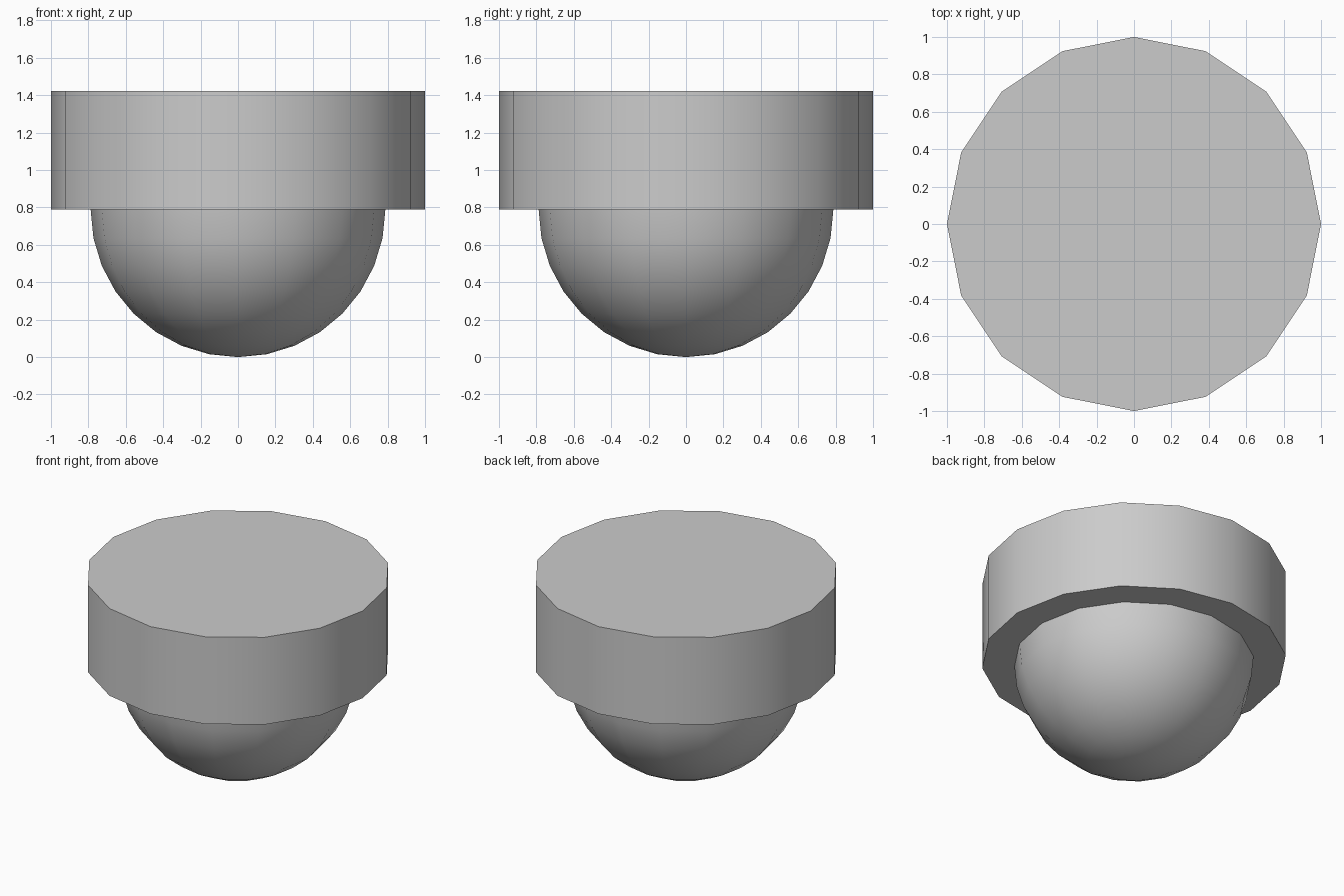
import bpy, bmesh
from math import sin, cos, pi, radians

if "Cube" in bpy.data.objects:
    bpy.data.objects.remove(bpy.data.objects["Cube"])

SIDES = 16
DOME_R = 0.788
SEAM_Z = 0.79
TOP_Z = 1.422


def lathe(name, profile, sides=SIDES):
    """Revolve (radius, z) points round the z axis."""
    bm = bmesh.new()
    verts = [bm.verts.new((r, 0, z)) for r, z in profile]
    edges = [bm.edges.new(pair) for pair in zip(verts, verts[1:])]
    bmesh.ops.spin(bm, geom=verts + edges, cent=(0, 0, 0), axis=(0, 0, 1),
                   angle=2 * pi, steps=sides, use_merge=True)
    bmesh.ops.remove_doubles(bm, verts=bm.verts, dist=1e-4)
    bmesh.ops.recalc_face_normals(bm, faces=bm.faces)
    mesh = bpy.data.meshes.new(name)
    bm.to_mesh(mesh)
    bm.free()
    obj = bpy.data.objects.new(name, mesh)
    bpy.context.collection.objects.link(obj)
    bpy.ops.object.select_all(action='DESELECT')
    obj.select_set(True)
    bpy.context.view_layer.objects.active = obj
    bpy.ops.object.shade_smooth_by_angle(angle=radians(30))
    return obj


# Hemispherical dome hanging below the disc
arc = [i * pi / 16 for i in range(9)]
lathe("dome", [(DOME_R * sin(a), SEAM_Z - SEAM_Z * cos(a)) for a in arc])

# Thick closed disc on top
lathe("cap_disc", [(0, SEAM_Z), (1, SEAM_Z), (1, TOP_Z), (0, TOP_Z)])
